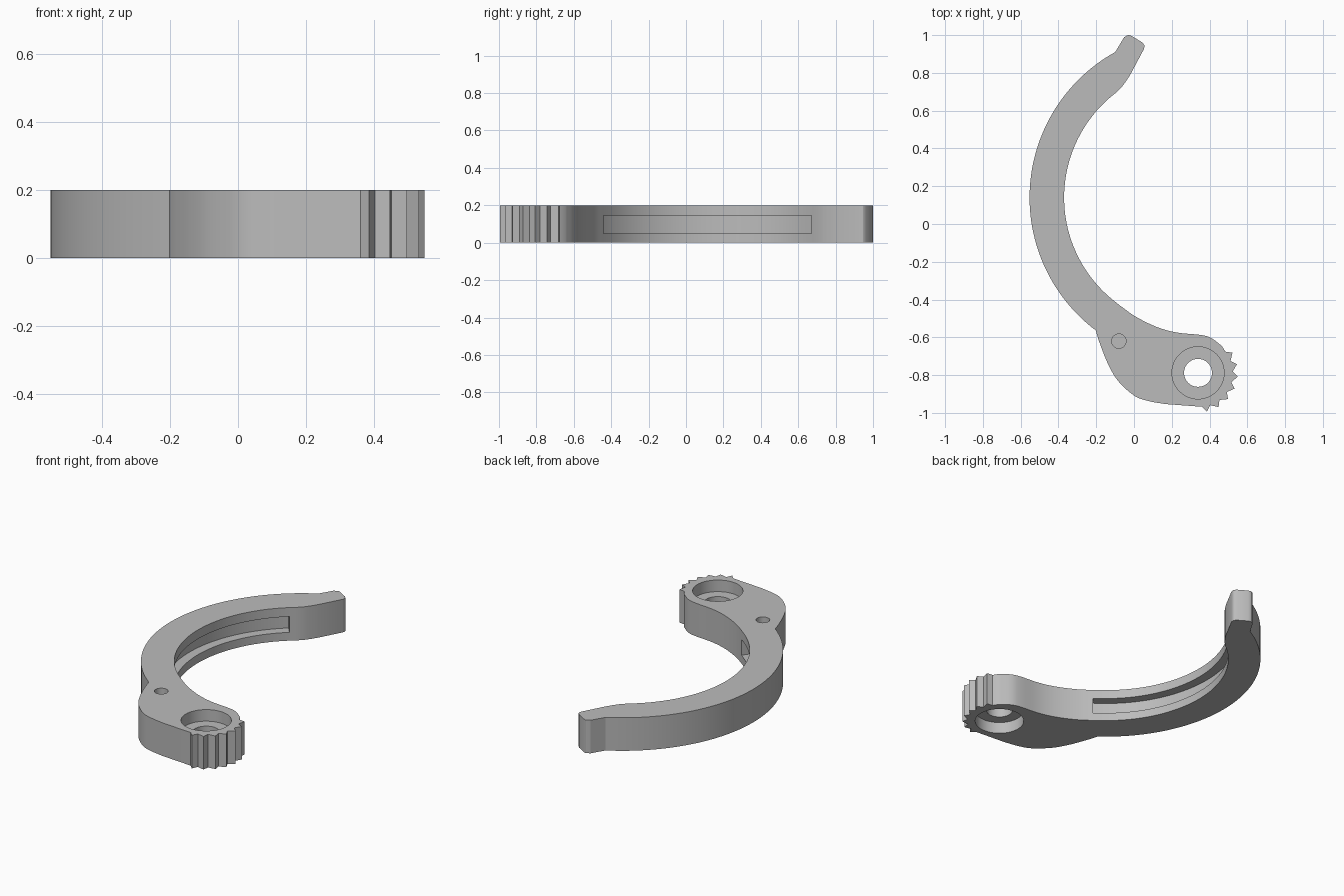
import bpy, bmesh
from math import sin, cos, pi, radians
from mathutils import Vector

if "Cube" in bpy.data.objects:
    bpy.data.objects.remove(bpy.data.objects["Cube"])

HEIGHT = 0.2
RING = Vector((0.328, 0.14))      # centre of the curved arm
HUB = Vector((0.339, -0.788))     # centre of the toothed hub
PIN = Vector((-0.08, -0.62))      # centre of the blind pin hole

grey = bpy.data.materials.new("plain grey")
grey.use_nodes = True
grey.diffuse_color = (0.5, 0.5, 0.5, 1)
grey.node_tree.nodes["Principled BSDF"].inputs["Base Color"].default_value = grey.diffuse_color


def polar(centre, radius, degrees):
    a = radians(degrees)
    return centre + Vector((cos(a), sin(a))) * radius


def arc(centre, radius, start, end, steps):
    return [polar(centre, radius, start + (end - start) * i / steps) for i in range(steps + 1)]


def spline(points, steps=5):
    """Smooth curve through every point."""
    p = [Vector(q) for q in points]
    p = [p[0] * 2 - p[1]] + p + [p[-1] * 2 - p[-2]]
    curve = []
    for a, b, c, d in zip(p, p[1:], p[2:], p[3:]):
        for i in range(steps):
            t = i / steps
            curve.append(0.5 * (2 * b + (c - a) * t + (2 * a - 5 * b + 4 * c - d) * t ** 2
                                + (3 * b - a - 3 * c + d) * t ** 3))
    return curve + [p[-2]]


def prism(name, outline, low, high):
    """Extrude a closed flat outline from low to high."""
    bm = bmesh.new()
    face = bm.faces.new([bm.verts.new((p.x, p.y, low)) for p in outline])
    top = bmesh.ops.extrude_face_region(bm, geom=[face])["geom"]
    bmesh.ops.translate(bm, vec=(0, 0, high - low),
                        verts=[v for v in top if isinstance(v, bmesh.types.BMVert)])
    bmesh.ops.recalc_face_normals(bm, faces=bm.faces)
    mesh = bpy.data.meshes.new(name)
    bm.to_mesh(mesh)
    bm.free()
    mesh.materials.append(grey)
    obj = bpy.data.objects.new(name, mesh)
    bpy.context.collection.objects.link(obj)
    return obj


def cut(body, name, outline, low, high):
    cutter = prism(name, outline, low, high)
    mod = body.modifiers.new(name, "BOOLEAN")
    mod.operation = "DIFFERENCE"
    mod.solver = "EXACT"
    mod.object = cutter
    bpy.context.view_layer.objects.active = body
    bpy.ops.object.modifier_apply(modifier=name)
    bpy.data.objects.remove(cutter)


# Outline: outer arm edge, from the tip round to the hub
outline = arc(RING, 0.881, 119, 233, 56)
# Heel below the arm
outline += spline([(-0.2, -0.572), (-0.18, -0.635), (-0.138, -0.74), (-0.085, -0.83),
                   (0, -0.908), (0.075, -0.937), (0.164, -0.953)])
# Gear teeth: seven pointed teeth around the hub
outline.append(polar(HUB, 0.181, -83))
for i in range(7):
    tip = -77 + 17.9 * i
    outline += [polar(HUB, 0.211, tip), polar(HUB, 0.183, tip + 7.5)]
# Hub shoulder flowing into the inner arm edge
outline += spline([(0.465, -0.645), (0.407, -0.603), (0.35, -0.587), (0.243, -0.577),
                   (0.164, -0.56), (0.085, -0.53), (0, -0.485), (-0.07, -0.435)])
outline += arc(RING, 0.698, 232, 127, 52)
# Thickened tip with rounded corners
outline += spline([(-0.065, 0.725), (-0.045, 0.752), (-0.02, 0.79)], 3)
outline += spline([(0.052, 0.925), (0.055, 0.945), (0.043, 0.962)], 3)
outline += spline([(-0.01, 0.994), (-0.03, 1.0), (-0.053, 0.988)], 3)

arm = prism("toothed_curved_arm", outline, 0, HEIGHT)

# Stepped bore through the hub, with a thin web between two recesses
cut(arm, "hub_bore", arc(HUB, 0.074, 0, 352.5, 47), -0.1, 0.3)
cut(arm, "upper_recess", arc(HUB, 0.138, 0, 354, 59), 0.13, 0.3)
cut(arm, "lower_recess", arc(HUB, 0.138, 0, 354, 59), -0.1, 0.07)
# Blind pin hole
cut(arm, "pin_hole", arc(PIN, 0.038, 0, 348.75, 31), 0.1, 0.3)
# Long groove along the inner face of the arm
cut(arm, "inner_groove", arc(RING, 0.755, 130.5, 236, 50) + arc(RING, 0.6, 236, 130.5, 50), 0.05, 0.145)

bpy.ops.object.select_all(action="DESELECT")
arm.select_set(True)
bpy.context.view_layer.objects.active = arm
bpy.ops.object.shade_smooth_by_angle(angle=radians(22))
